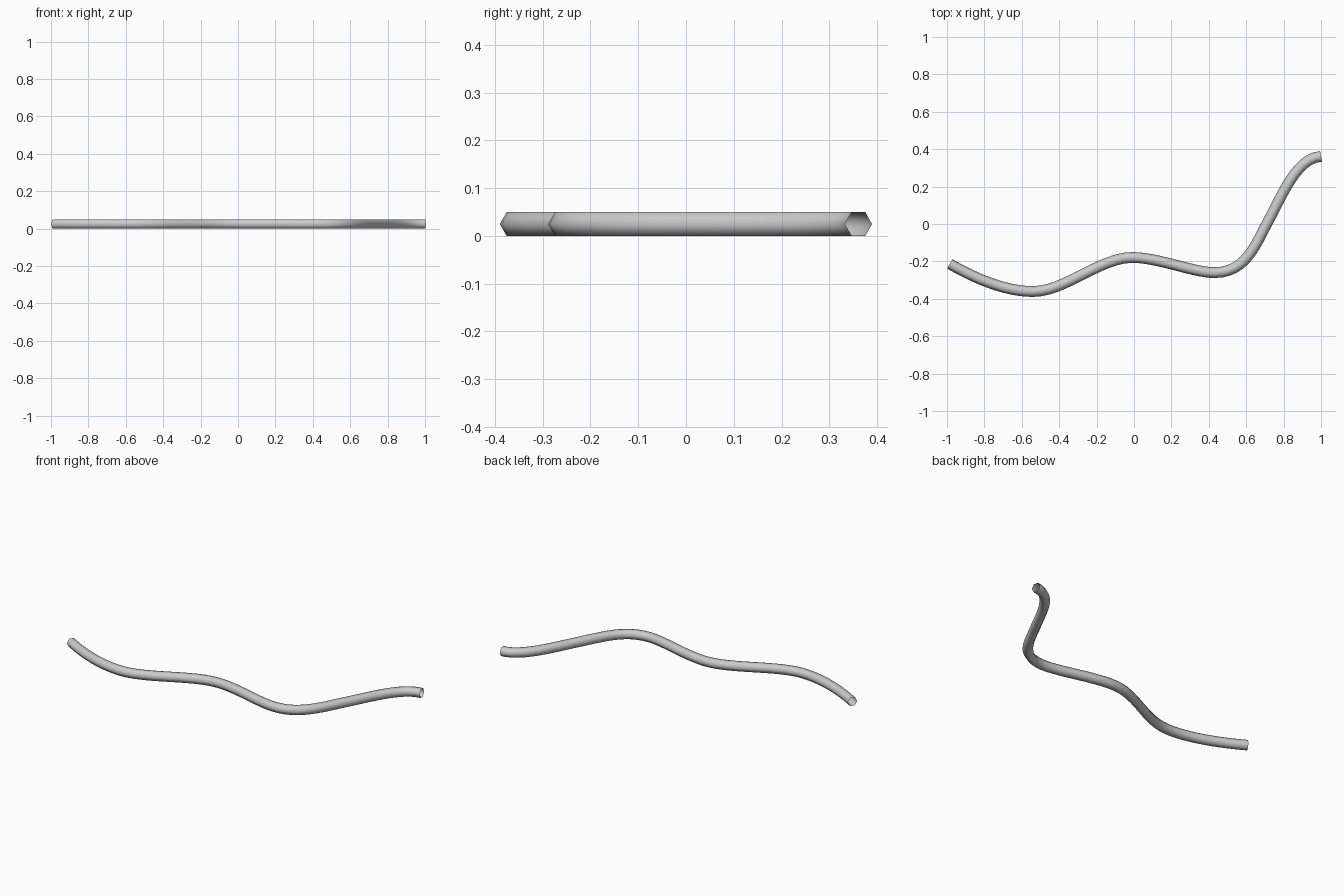
import bpy, bmesh, math
from mathutils import Vector
from mathutils.geometry import interpolate_bezier

if "Cube" in bpy.data.objects:
    bpy.data.objects.remove(bpy.data.objects["Cube"])

SIDES, R = 6, 0.0288
Z = R * math.sin(math.pi / 3)

# Path knots: position, direction, handle length in, handle length out
knots = [
    ((-0.985, -0.213), (0.86, -0.50), 0.00, 0.15),
    ((-0.54, -0.361), (1, 0), 0.15, 0.17),
    ((-0.01, -0.179), (1, 0), 0.17, 0.14),
    ((0.43, -0.260), (1, 0), 0.11, 0.17),
    ((0.72, 0.02), (0.48, 0.88), 0.15, 0.15),
    ((1.0, 0.361), (1, 0.04), 0.13, 0.00),
]

# Sample the centre line
path = []
for (p, d, _, out), (q, e, inn, _) in zip(knots, knots[1:]):
    p, q = Vector((*p, Z)), Vector((*q, Z))
    d, e = Vector((*d, 0)).normalized(), Vector((*e, 0)).normalized()
    pts = interpolate_bezier(p, p + d * out, q - e * inn, q, 13)
    path += pts if not path else pts[1:]

# Sweep an open-ended hexagon along it
bm = bmesh.new()
rings = []
for i, p in enumerate(path):
    t = (path[min(i + 1, len(path) - 1)] - path[max(i - 1, 0)]).normalized()
    side = Vector((-t.y, t.x, 0))
    angles = [2 * math.pi * k / SIDES for k in range(SIDES)]
    rings.append([bm.verts.new(p + side * R * math.cos(a) + Vector((0, 0, R * math.sin(a))))
                  for a in angles])
for a, b in zip(rings, rings[1:]):
    for k in range(SIDES):
        n = (k + 1) % SIDES
        bm.faces.new((a[k], a[n], b[n], b[k])).smooth = True
bmesh.ops.recalc_face_normals(bm, faces=bm.faces)
mesh = bpy.data.meshes.new("wavy_tube")
bm.to_mesh(mesh)
bm.free()
bpy.context.collection.objects.link(bpy.data.objects.new("wavy_tube", mesh))
